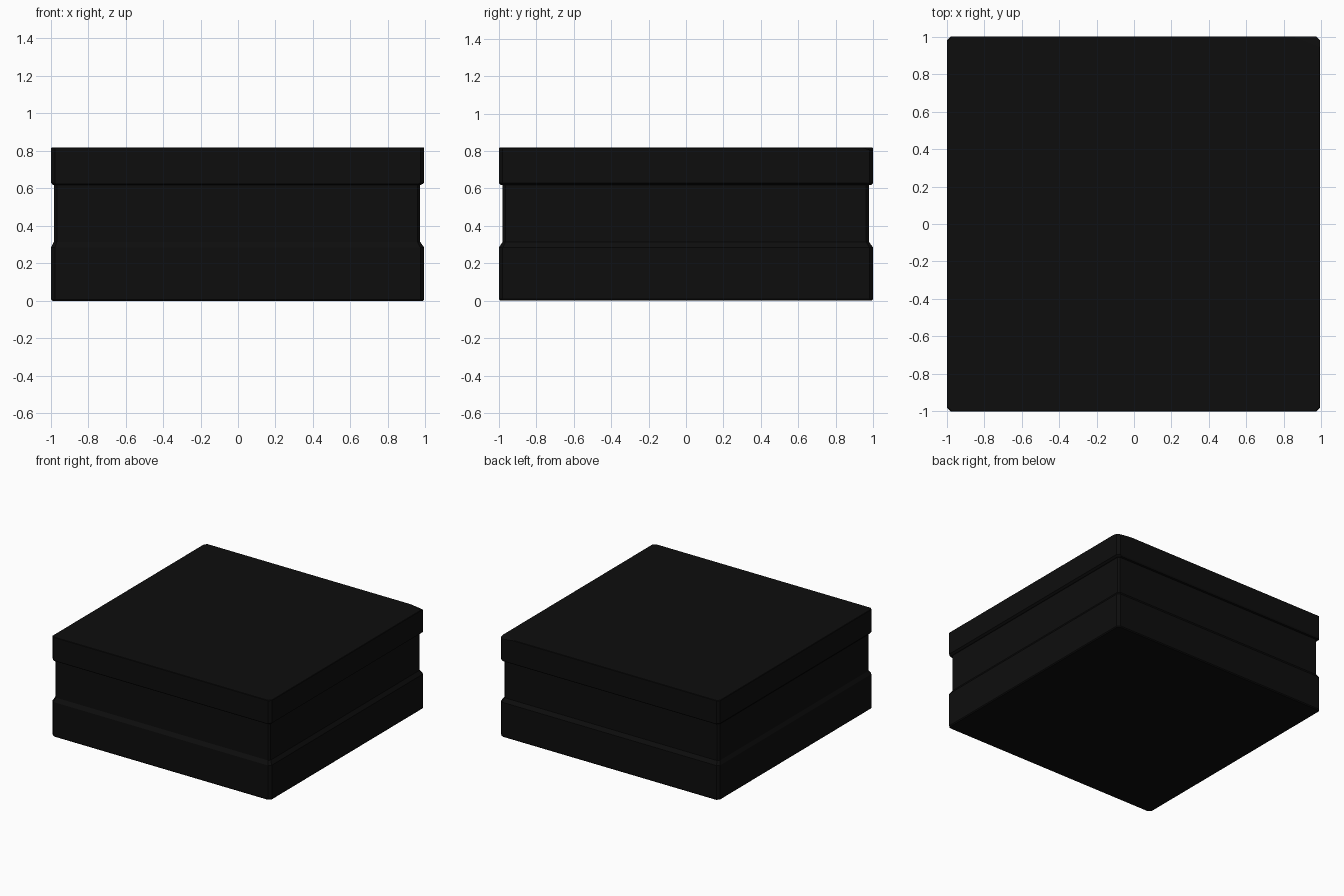
import bpy, bmesh
from mathutils import Vector

if "Cube" in bpy.data.objects:
    bpy.data.objects.remove(bpy.data.objects["Cube"])

dark = bpy.data.materials.new("dark_stone")
dark.diffuse_color = (0.004, 0.004, 0.004, 1)
dark.use_nodes = True
dark.node_tree.nodes["Principled BSDF"].inputs["Base Color"].default_value = dark.diffuse_color


def ring(bm, x0, x1, y0, y1, z, c):
    """Rectangle with chamfered corners."""
    pts = [(x0 + c, y0), (x1 - c, y0), (x1, y0 + c), (x1, y1 - c),
           (x1 - c, y1), (x0 + c, y1), (x0, y1 - c), (x0, y0 + c)]
    return [bm.verts.new((x, y, z)) for x, y in pts]


def slab(name, sections, bottom=False, top=False, chip=None):
    """Loft chamfered sections; optionally close the ends and chip a corner."""
    bm = bmesh.new()
    rings = [ring(bm, *s) for s in sections]
    for a, b in zip(rings, rings[1:]):
        for i in range(8):
            j = (i + 1) % 8
            bm.faces.new((a[i], a[j], b[j], b[i]))
    if bottom:
        bm.faces.new(rings[0][::-1])
    if top:
        bm.faces.new(rings[-1])
    if chip:
        a, b, c = map(Vector, chip)
        n = (b - a).cross(c - a)
        if n.z < 0:
            n.negate()
        cut = bmesh.ops.bisect_plane(bm, geom=bm.verts[:] + bm.edges[:] + bm.faces[:],
                                     plane_co=a, plane_no=n, clear_outer=True)
        edges = [e for e in cut["geom_cut"] if isinstance(e, bmesh.types.BMEdge)]
        bmesh.ops.holes_fill(bm, edges=edges)
    bmesh.ops.recalc_face_normals(bm, faces=bm.faces)
    mesh = bpy.data.meshes.new(name)
    bm.to_mesh(mesh)
    bm.free()
    obj = bpy.data.objects.new(name, mesh)
    mesh.materials.append(dark)
    bpy.context.collection.objects.link(obj)
    return obj


outer = (-0.997, 0.993, -1.0, 1.0)
inner = (-0.982, 0.972, -0.98, 0.978)

# Base block with a sloped shoulder
slab("base", [(-0.99, 0.987, -0.994, 0.994, 0, 0.02), (*outer, 0.008, 0.02),
              (*outer, 0.285, 0.02), (*inner, 0.315, 0.015)], bottom=True)

# Recessed middle
slab("middle_band", [(*inner, 0.315, 0.015), (*inner, 0.618, 0.015)])

# Overhanging cap with one worn corner
slab("cap", [(*inner, 0.618, 0.015), (-0.99, 0.98, -0.994, 0.994, 0.62, 0.02),
             (*outer, 0.63, 0.02), (*outer, 0.815, 0.02),
             (-0.994, 0.99, -0.997, 0.997, 0.818, 0.02)], top=True,
     chip=((0.85, 1.0, 0.818), (1.0, 0.94, 0.818), (1.0, 1.0, 0.80)))
